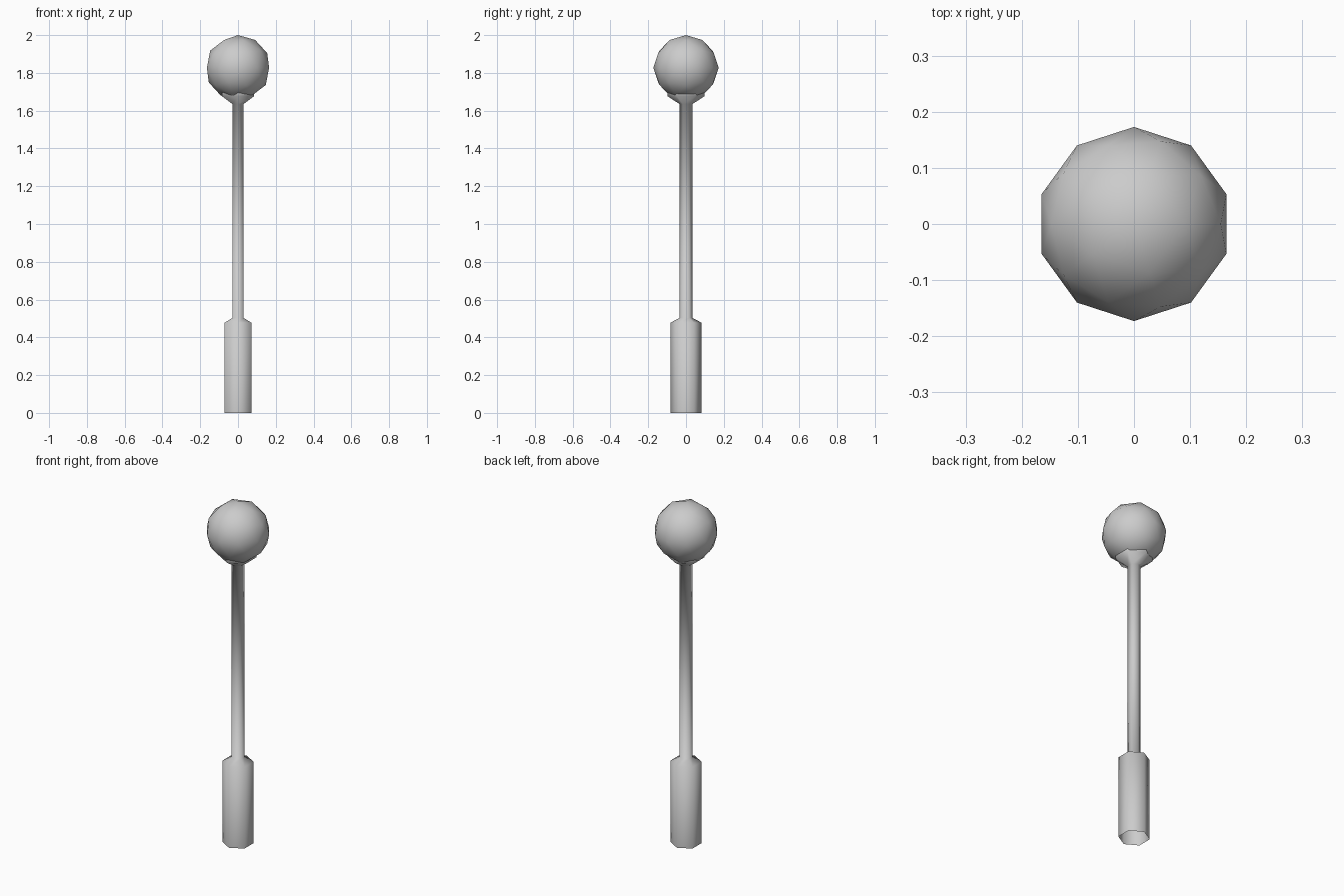
import bpy
from math import cos, sin, pi

if "Cube" in bpy.data.objects:
    bpy.data.objects.remove(bpy.data.objects["Cube"])


def lathe(name, profile, sides, start):
    """Sweep (radius, z) points around the z axis, leaving the ends open."""
    verts = [(r * cos(start + 2 * pi * i / sides), r * sin(start + 2 * pi * i / sides), z)
             for r, z in profile for i in range(sides)]
    faces = []
    for k in range(len(profile) - 1):
        for i in range(sides):
            j = (i + 1) % sides
            a, b = k * sides, (k + 1) * sides
            faces.append((a + i, a + j, b + j, b + i))
    mesh = bpy.data.meshes.new(name)
    mesh.from_pydata(verts, [], faces)
    mesh.shade_smooth()
    obj = bpy.data.objects.new(name, mesh)
    bpy.context.collection.objects.link(obj)
    return obj


# Six-sided lamp post: wide base, sloped shoulder, thin pole, flared globe holder
lathe("lamp_post", [(0.083, 0), (0.083, 0.477), (0.034, 0.503), (0.034, 1.635),
                    (0.099, 1.677), (0.099, 1.697)], 6, pi / 2)

# Low-poly lamp globe
bpy.ops.mesh.primitive_ico_sphere_add(subdivisions=2, radius=0.173, location=(0, 0, 1.827))
globe = bpy.context.object
globe.name = "lamp_globe"
globe.data.shade_smooth()
